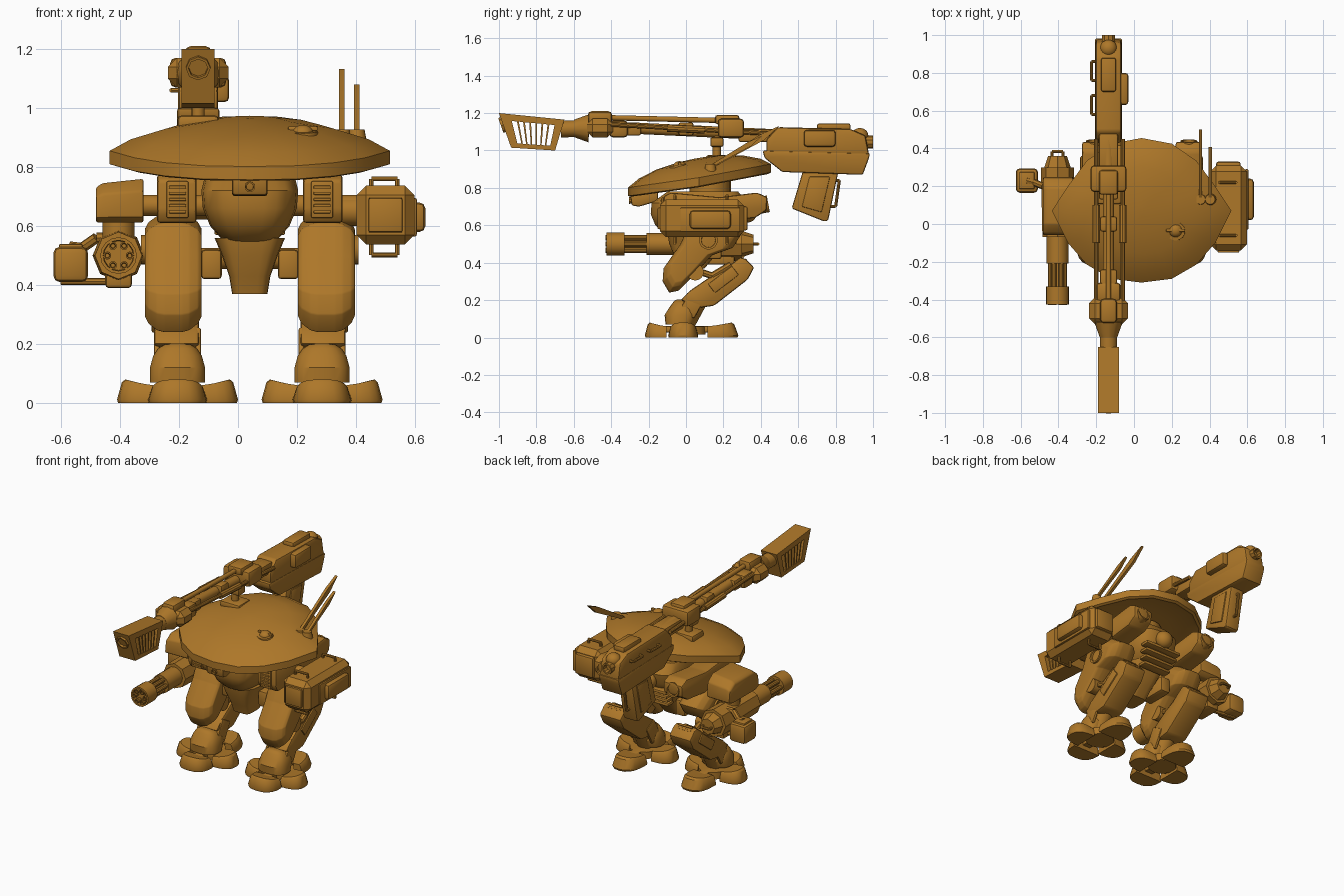
import bpy, bmesh, math
from mathutils import Vector, Matrix

if "Cube" in bpy.data.objects:
    bpy.data.objects.remove(bpy.data.objects["Cube"], do_unlink=True)

paint = bpy.data.materials.new("ochre paint")
paint.use_nodes = True
COLOUR = (0.42, 0.185, 0.022, 1)
paint.diffuse_color = COLOUR
paint.node_tree.nodes["Principled BSDF"].inputs["Base Color"].default_value = COLOUR

C = 0.04      # the walker's own centre line
G = -0.135    # centre line of the long cannon
parts = []


def finish(name, bm, bevel=0.0):
    bmesh.ops.recalc_face_normals(bm, faces=bm.faces[:])
    if bevel:
        bmesh.ops.bevel(bm, geom=bm.edges[:], offset=bevel, segments=2,
                        profile=0.5, affect='EDGES', clamp_overlap=True)
    me = bpy.data.meshes.new(name)
    bm.to_mesh(me)
    bm.free()
    me.materials.append(paint)
    ob = bpy.data.objects.new(name, me)
    bpy.context.collection.objects.link(ob)
    parts.append(ob)


def recess(bm, face, rim, depth):
    bmesh.ops.inset_individual(bm, faces=[face], thickness=rim)
    bmesh.ops.inset_individual(bm, faces=[face], thickness=0.002, depth=-depth)


def box(name, c, size, bevel=0.01, tilt=0, panel=None, rim=0.02, seg=2):
    bm = bmesh.new()
    bmesh.ops.create_cube(bm, size=1, matrix=Matrix.Diagonal((*size, 1)))
    bmesh.ops.bevel(bm, geom=bm.edges[:], offset=bevel, segments=seg, profile=0.5, affect='EDGES')
    if panel:
        face = max(bm.faces, key=lambda f: f.normal.dot(Vector(panel)) + f.calc_area())
        recess(bm, face, rim, 0.012)
    bm.transform(Matrix.Translation(c) @ Matrix.Rotation(tilt, 4, 'X'))
    finish(name, bm)


def add_cone(bm, p, q, r, r2=None, n=16, bore=0):
    p, q = Vector(p), Vector(q)
    t = bmesh.new()
    bmesh.ops.create_cone(t, cap_ends=True, segments=n, radius1=r,
                          radius2=r if r2 is None else r2, depth=(q - p).length)
    if bore:
        recess(t, max(t.faces, key=lambda f: f.normal.z), bore, 0.03)
    t.transform(Matrix.Translation((p + q) / 2) @ (q - p).to_track_quat('Z', 'Y').to_matrix().to_4x4())
    tmp = bpy.data.meshes.new("tmp")
    t.to_mesh(tmp)
    t.free()
    bm.from_mesh(tmp)
    bpy.data.meshes.remove(tmp)


def cyl(name, p, q, r, r2=None, n=16, bore=0):
    bm = bmesh.new()
    add_cone(bm, p, q, r, r2, n, bore)
    finish(name, bm)


def rail(name, pts, r=0.008):
    bm = bmesh.new()
    for a, b in zip(pts, pts[1:]):
        add_cone(bm, a, b, r, n=8)
    finish(name, bm)


def ball(name, c, size):
    bm = bmesh.new()
    bmesh.ops.create_uvsphere(bm, u_segments=20, v_segments=12, radius=1,
                              matrix=Matrix.Translation(c) @ Matrix.Diagonal((*size, 1)))
    finish(name, bm)


def loft(name, rings, bevel=0.0):
    bm = bmesh.new()
    rows = [[bm.verts.new(p) for p in ring] for ring in rings]
    n = len(rows[0])
    for a, b in zip(rows, rows[1:]):
        for i in range(n):
            bm.faces.new((a[i], a[(i + 1) % n], b[(i + 1) % n], b[i]))
    bm.faces.new(rows[0][::-1])
    bm.faces.new(rows[-1])
    finish(name, bm, bevel)


def prism(name, prof, x0, x1, bevel=0.0):
    loft(name, [[(x, y, z) for y, z in prof] for x in (x0, x1)], bevel)


def rnd(v, power=0.6):
    return math.copysign(abs(v) ** power, v)


def hull(name, levels, cx=C, power=0.6, n=24):
    # stacked rounded-rectangle sections: height, half width, front, back
    angs = [2 * math.pi * (i + 0.5) / n for i in range(n)]
    loft(name, [[(cx + w * rnd(math.cos(a), power), (f + b) / 2 + (b - f) / 2 * rnd(math.sin(a), power), z)
                 for a in angs] for z, w, f, b in levels])


# Tilted armour canopy, flatter towards the front
half = [(0, .455), (.16, .425), (.29, .335), (.39, .2), (.475, .07), (.39, -.1), (.29, -.215), (.16, -.29), (0, -.31)]
outline = half + [(-x, y) for x, y in half[-2:0:-1]]
layers = [(.5, .0), (.9, -.015), (.96, -.026), (1, -.02), (1, .025), (.85, .064), (.6, .1), (.3, .122), (.06, .13)]
loft("canopy", [[(C + x * s, .07 + (y - .07) * s, .83 + h + (.19 if y > .07 else .14) * (y - .07) * s)
                 for x, y in outline] for s, h in layers])
cyl("canopy_hatch_ring", (.22, -.03, .87), (.22, -.038, .922), .058, .05)
ball("canopy_hatch", (.22, -.034, .915), (.036, .036, .028))
box("canopy_hatch_bar", (.22, -.034, .93), (.1, .016, .016), .004)
for x, s in ((.352, 1), (.403, .75)):
    cyl("antenna_base", (x, .13, .87), (x, .13, .928), .036, .026)
    blade = [(0, 0), (.02, -.01), (.29, .135), (.37, .21), (.27, .165)]
    prism("antenna", [(.13 + y * s, .922 + z * s) for y, z in blade], x - .009, x + .009)

# Torso, neck and pelvis
hull("torso", [(.535, .06, -.06, .18), (.555, .095, -.12, .23), (.6, .135, -.165, .29), (.66, .16, -.19, .32),
               (.72, .165, -.185, .33), (.78, .15, -.1, .28)])
cyl("neck", (C, .13, .75), (C, .13, .84), .11)
prism("chin_sensor", [(-.3, .77), (-.29, .705), (-.25, .7), (-.15, .73), (-.15, .79)], C - .06, C + .06, .01)
cyl("chin_lens", (C, -.27, .735), (C, -.305, .733), .018, n=10, bore=.005)
hull("pelvis", [(.37, .06, -.04, .1), (.43, .07, -.06, .15), (.5, .095, -.09, .2), (.56, .12, -.1, .22)], power=.45)
cyl("hip_axle", (C - .2, .08, .49), (C + .2, .08, .49), .035)
for i in range(4):
    box("back_vent", (C, .24 + .02 * i, .51 + .035 * i), (.2 + .02 * i, .06, .02), .006)
ball("back_dome", (C, .33, .67), (.055, .05, .055))

# Shoulders, legs and feet, on both sides
for s, side in ((-1, "right_"), (1, "left_")):
    def X(v):
        return C + s * v
    prism(side + "shoulder", [(-.1, .61), (-.12, .65), (-.12, .755), (-.08, .775), (.18, .75), (.38, .775),
                              (.435, .75), (.43, .68), (.37, .64), (.2, .62)], X(.18), X(.315), .012)
    box(side + "shoulder_grille", (X(.245), -.12, .69), (.075, .02, .125), .006)
    for i in range(5):
        box(side + "shoulder_slat", (X(.245), -.131, .648 + .021 * i), (.058, .012, .01), .003)
    cyl(side + "shoulder_exhaust", (X(.25), .36, .7), (X(.25), .44, .715), .045, bore=.01)
    cyl(side + "shoulder_axle", (X(.1), .1, .67), (X(.4), .1, .67), .036)
    box(side + "hip_block", (X(.13), .1, .47), (.07, .18, .1), .012)

    # Thigh swelling towards its middle, with narrower side faces
    profile = [(-.125, .3), (-.12, .37), (-.03, .5), (.02, .61), (.18, .64), (.3, .56), (.25, .48),
               (.14, .44), (.03, .32), (-.04, .25), (-.09, .24)]
    loft(side + "thigh", [[(X(v), .04 + (y - .04) * k, .45 + (z - .45) * k) for y, z in profile]
                          for v, k in ((.163, .74), (.175, .86), (.205, .97), (.23, 1), (.29, 1), (.315, .97),
                                       (.344, .86), (.356, .74))], .004)
    cyl(side + "hip_disc", (X(.33), .12, .52), (X(.368), .12, .52), .05, bore=.012)
    cyl(side + "knee", (X(.17), .05, .35), (X(.345), .05, .35), .045)
    for v in (.2, .31):
        rail(side + "knee_strut", [(X(v), .05, .36), (X(v), .14, .33), (X(v), .24, .39)], .018)
    prism(side + "shin", [(-.03, .2), (.02, .25), (.13, .325), (.2, .36), (.29, .43), (.32, .42), (.365, .375),
                          (.33, .31), (.15, .17), (.08, .16)], X(.172), X(.325), .012)
    box(side + "shin_side_plate", (X(.325), .2, .31), (.016, .16, .06), .005, .65)
    for i in range(4):
        box(side + "shin_vent", (X(.25), .305 + .014 * i, .432 - .017 * i), (.1, .012, .012), .003, -.9)
    for v in (.175, .315):
        box(side + "ankle_plate", (X(v), .035, .18), (.02, .09, .13), .008, -.5)
    cyl(side + "ankle", (X(.245), -.01, .08), (X(.245), .06, .21), .06)
    hull(side + "ankle_guard", [(.07, .094, -.11, .04), (.12, .094, -.115, .065), (.16, .083, -.09, .055),
                                (.185, .066, -.072, .03), (.198, .045, -.06, .01), (.202, .02, -.05, -.01)],
         X(.245), .8)
    cyl(side + "sole", (X(.245), .02, .015), (X(.245), .02, .06), .085)
    box(side + "foot_beam", (X(.245), .03, .045), (.06, .34, .035), .008)
    box(side + "foot_crossbeam", (X(.245), -.02, .04), (.28, .06, .035), .008)

    # Four rounded pads round each foot
    for ang, start, length, width in ((-90, .09, .115, .1), (90, .13, .165, .09), (0, .08, .125, .08), (180, .08, .125, .08)):
        turn = Matrix.Translation((X(.245), -.015, 0)) @ Matrix.Rotation(math.radians(ang), 4, 'Z')
        arc = [math.radians(-90 + 18 * i) for i in range(11)]
        rings = [[turn @ Vector((start + length * k * rnd(math.cos(a), .75), width * k * rnd(math.sin(a), .75),
                                 z + t * math.cos(a))) for a in arc]
                 for k, z, t in ((.97, 0, 0), (1, .012, 0), (.87, .052, .018), (.78, .06, .02))]
        loft(side + "toe", rings)

# Muzzle brake made of a frame and slats
def brake(t0, t1, v0, v1, name):
    def at(t, v):
        top, low = Vector((-1 + .35 * t, 1.2 - .035 * t)), Vector((-.935 + .235 * t, 1.015 - .015 * t))
        return tuple(low.lerp(top, v))
    prism(name, [at(t0, v0), at(t1, v0), at(t1, v1), at(t0, v1)], G - .056, G + .056)


brake(0, 1, .8, 1, "brake_top")
brake(0, 1, 0, .14, "brake_bottom")
brake(0, .17, .1, .9, "brake_front")
brake(.87, 1, .1, .9, "brake_rear")
for i in range(1, 7):
    brake(.155 + .1 * i, .185 + .1 * i, .1, .9, "brake_slat")
cyl("cannon_bore", (G, -.95, 1.148), (G, -.99, 1.134), .042, n=8, bore=.009)

# Cannon barrel, collar, tubes and mount
cyl("cannon_barrel", (G, -.67, 1.115), (G, -.52, 1.118), .045)
cyl("collar_cone", (G, -.6, 1.118), (G, -.52, 1.118), .046, .075, 12)
box("collar", (G, -.46, 1.12), (.205, .14, .1), .03, seg=1)
box("collar_hump", (G, -.46, 1.175), (.09, .13, .07), .02)
box("collar_rear", (G, -.36, 1.115), (.13, .1, .09), .02)
cyl("main_tube", (G, -.4, 1.125), (G, .45, 1.085), .03)
cyl("upper_tube", (G, -.4, 1.175), (G, .22, 1.16), .014)
for dx in (-.065, .075):
    cyl("side_tube", (G + dx, -.42, 1.14), (G + dx, .45, 1.09), .012, n=10)
    cyl("side_tube_sleeve", (G + dx, -.1, 1.12), (G + dx, .1, 1.11), .02, n=10)
for y, l in ((-.3, .12), (0, .08)):
    box("tube_clamp", (G, y, 1.115), (.09, l, .07), .012)
box("cannon_block", (G, .24, 1.12), (.19, .14, .1), .018)
box("cannon_block_cap", (G, .22, 1.165), (.1, .13, .05), .014)
box("cannon_link", (G, .38, 1.08), (.1, .2, .07), .012)
cyl("cannon_post", (G, .165, .93), (G, .165, 1.08), .022)
box("cannon_foot", (G, .165, .95), (.14, .12, .05), .014)
box("cannon_yoke", (G, .165, 1.045), (.1, .07, .05), .01)

# Cannon breech, magazine and fittings
prism("breech_top", [(.43, 1.06), (.49, 1.125), (.88, 1.115), (.96, 1.08), (.98, .97), (.43, .98)], G - .068, G + .068, .014)
prism("breech_body", [(.41, 1.0), (.985, .985), (.975, .95), (.945, .87), (.515, .885), (.42, .96)], G - .072, G + .072, .01)
box("breech_cap", (G, .79, 1.125), (.08, .18, .04), .012)
box("breech_side_pod", (G + .075, .715, 1.065), (.06, .17, .09), .016)
cyl("breech_knob", (G, .95, 1.045), (G, 1, 1.045), .035, n=10, bore=.01)
ball("breech_dome", (G, .93, 1.08), (.045, .045, .04))
prism("magazine", [(.625, .89), (.815, .89), (.76, .625), (.74, .62), (.565, .69)], G - .05, G + .05, .012)
prism("magazine_rib", [(.66, .86), (.77, .86), (.725, .67), (.62, .7)], G - .057, G + .057, .005)
rail("magazine_handle", [(G, .78, .84), (G, .82, .84), (G, .8, .7), (G, .76, .7)])
for y in (.58, .76):
    rail("breech_handle", [(G - .06, y, 1.06), (G - .09, y, 1.06), (G - .09, y + .1, 1.06), (G - .06, y + .1, 1.06)])

# Rotary gun arm
A, H = -.405, .5
loft("gun_shoulder", [[(x, y, .612 + (z - .612) * k) for y, z in
                       [(-.06, .63), (-.05, .72), (0, .76), (.19, .76), (.24, .72), (.25, .63), (.21, .612), (-.02, .612)]]
                      for x, k in ((-.482, .8), (-.46, .9), (-.32, 1))], .008)
cyl("gun_pivot", (A, .12, .54), (A, .12, .64), .055)
cyl("gun_body", (A, .3, H), (A, -.07, H), .088, .08, 8)
cyl("gun_rear", (A, .3, H), (A, .36, H), .07, .05, 8)
rail("gun_handle", [(A - .03, .34, H), (A - .03, .385, H), (A + .03, .385, H), (A + .03, .34, H)])
cyl("gun_housing", (A, -.06, H), (A, -.21, H), .058)
cyl("gun_spindle", (A, -.2, H), (A, -.4, H), .022)
for i in range(6):
    a = math.pi * i / 3
    dx, dz = .038 * math.cos(a), .038 * math.sin(a)
    cyl("gun_barrel", (A + dx, -.2, H + dz), (A + dx, -.43, H + dz), .014, n=10, bore=.005)
cyl("gun_muzzle_collar", (A, -.33, H), (A, -.425, H), .062, bore=.01)
box("ammo_box", (-.567, .23, .47), (.118, .13, .12), .022)
box("ammo_lid", (-.567, .23, .53), (.08, .09, .02), .006)
rail("ammo_belt", [(-.57, .23, .53), (-.53, .22, .525), (-.48, .2, .56), (-.43, .2, .56)], .018)
rail("ammo_brace", [(-.6, .23, .412), (A, .2, .412)], .012)
box("gun_under_box", (A, .18, .425), (.09, .16, .07), .012)

# Missile box arm
box("missile_box", (.5, .085, .637), (.195, .45, .2), .032, 0, (0, -1, 0), .014, 1)
box("missile_door", (.5, -.142, .637), (.115, .02, .115), .006)
box("missile_side_pod", (.6, .13, .63), (.07, .22, .1), .02)
box("missile_side_panel", (.596, .13, .63), (.02, .32, .13), .006)
box("missile_back_cap", (.5, .31, .637), (.13, .04, .13), .012)
for z, e in ((.73, .76), (.54, .502)):
    for y in (-.06, .22):
        rail("missile_handle", [(.452, y, z), (.452, y, e), (.54, y, e), (.54, y, z)])
cyl("missile_arm", (.32, .1, .65), (.42, .1, .65), .05)

# Smooth shading with crisp edges
bpy.ops.object.select_all(action='DESELECT')
for ob in parts:
    ob.select_set(True)
bpy.context.view_layer.objects.active = parts[0]
bpy.ops.object.shade_smooth_by_angle(angle=math.radians(32))
